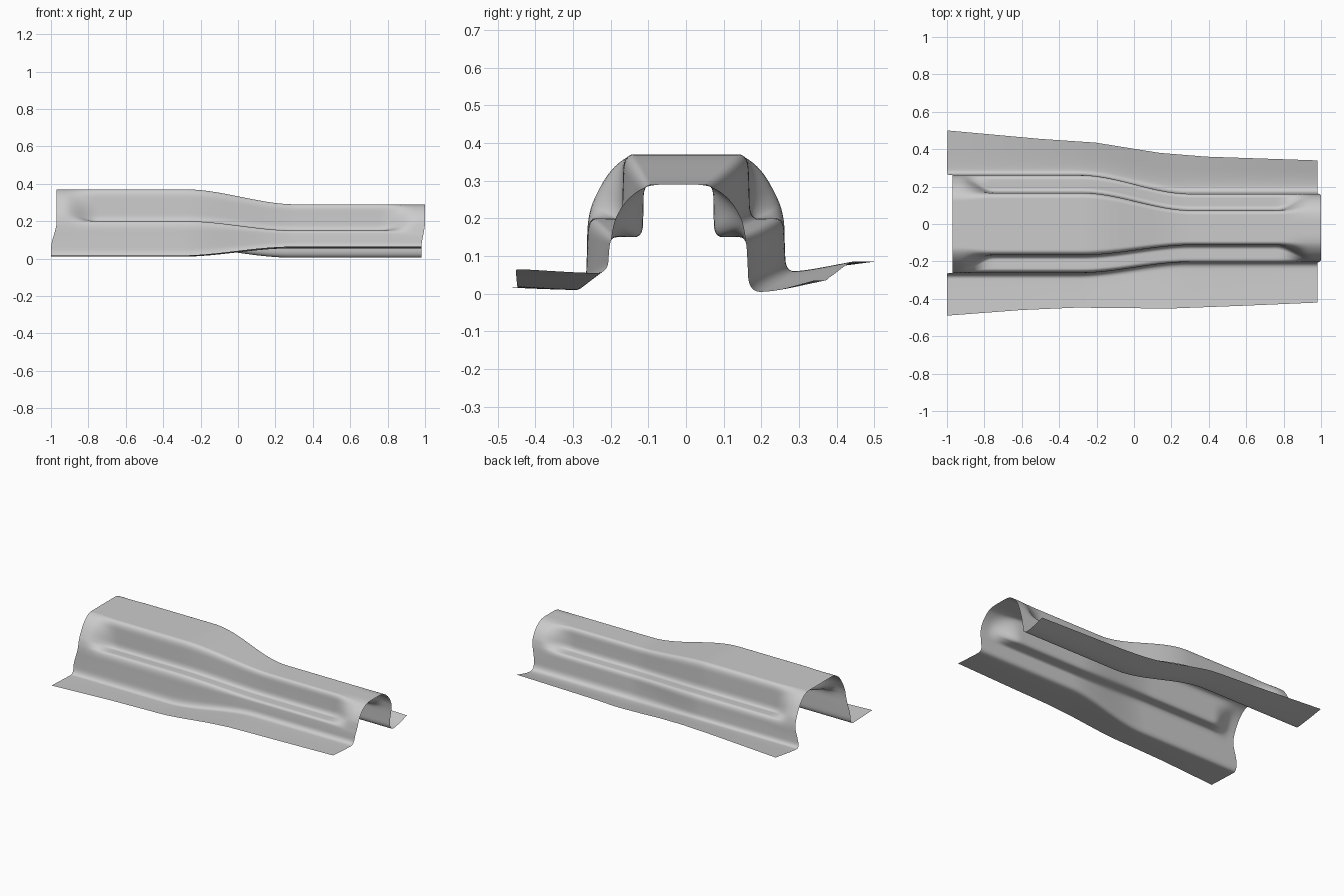
import bpy, bmesh

cube = bpy.data.objects.get("Cube")
if cube:
    bpy.data.objects.remove(cube, do_unlink=True)

# Half sections, from crown to flange edge: (y, z), at the wide and narrow ends
WIDE_PLAIN = [(0, .37), (.1, .37), (.15, .37), (.205, .325), (.245, .25), (.255, .22), (.262, .18)]
WIDE_STEP = [(0, .37), (.11, .37), (.165, .37), (.168, .28), (.17, .198), (.215, .20), (.26, .20)]
SLIM_PLAIN = [(0, .29), (.06, .29), (.1, .28), (.142, .245), (.168, .20), (.175, .17), (.18, .14)]
SLIM_STEP = [(0, .29), (.05, .29), (.092, .29), (.093, .22), (.095, .15), (.14, .15), (.18, .15)]
# Wall foot and inner flange per side, (wide, narrow)
FOOT = {
    1: ([(.262, .12), (.266, .06), (.31, .06)], [(.183, .09), (.187, .005), (.25, .005)]),
    -1: ([(.263, .10), (.267, .01), (.32, .01)], [(.184, .12), (.188, .055), (.25, .055)]),
}
# Flange edge along the length: (x, y), and its height at both ends
EDGE = {
    1: [(-1, .50), (-.5, .455), (-.2, .435), (.15, .38), (.4, .36), (1, .34)],
    -1: [(-1, .49), (-.6, .46), (-.3, .447), (.2, .452), (.6, .437), (1, .42)],
}
EDGE_Z = {1: (.085, .035), -1: (.017, .064)}


def mix(a, b, t):
    return a + (b - a) * t


def smooth(lo, hi, x):
    t = max(0, min(1, (x - lo) / (hi - lo)))
    return t * t * (3 - 2 * t)


def blend(p, q, t):
    return [(mix(a[0], b[0], t), mix(a[1], b[1], t)) for a, b in zip(p, q)]


def along(path, x):
    for (x0, y0), (x1, y1) in zip(path, path[1:]):
        if x <= x1:
            return mix(y0, y1, (x - x0) / (x1 - x0))
    return path[-1][1]


def round_corners(pts, times=3):
    for _ in range(times):
        cut = [pts[0]]
        for pair in zip(pts, pts[1:]):
            cut += [tuple(mix(a, b, f) for a, b in zip(*pair)) for f in (.25, .75)]
        pts = cut + [pts[-1]]
    return pts


def half_section(x, side):
    t = smooth(-.3, .3, x)
    groove = smooth(-.96, -.78, x) * (1 - smooth(.76, .95, x))
    wide = blend(WIDE_PLAIN, WIDE_STEP, groove) + FOOT[side][0]
    slim = blend(SLIM_PLAIN, SLIM_STEP, groove) + FOOT[side][1]
    pts = [(y * side - .02 * t, z) for y, z in blend(wide, slim, t)]
    pts.append((along(EDGE[side], x) * side, mix(*EDGE_Z[side], t)))
    return pts


# Loft the pressed sheet along its length
bm = bmesh.new()
rows = []
COLUMNS = 100
for i in range(COLUMNS + 1):
    u = i / COLUMNS
    x = -1 + 2 * u
    section = half_section(x, -1)[::-1] + half_section(x, 1)[1:]
    row = []
    for y, z in round_corners(section):
        rise = smooth(.05, .2, z)
        row.append(bm.verts.new((mix(-1 + .03 * rise, .98 + .02 * rise, u), y, z)))
    rows.append(row)
for a, b in zip(rows, rows[1:]):
    for j in range(len(a) - 1):
        bm.faces.new((a[j], b[j], b[j + 1], a[j + 1]))

mesh = bpy.data.meshes.new("tunnel_panel")
bm.to_mesh(mesh)
bm.free()
mesh.shade_smooth()
panel = bpy.data.objects.new("tunnel_panel", mesh)
bpy.context.collection.objects.link(panel)

# Bare sheet metal colour
metal = bpy.data.materials.new("light_grey_metal")
metal.use_nodes = True
colour = (.6, .6, .6, 1)
metal.diffuse_color = colour
metal.node_tree.nodes["Principled BSDF"].inputs["Base Color"].default_value = colour
mesh.materials.append(metal)
